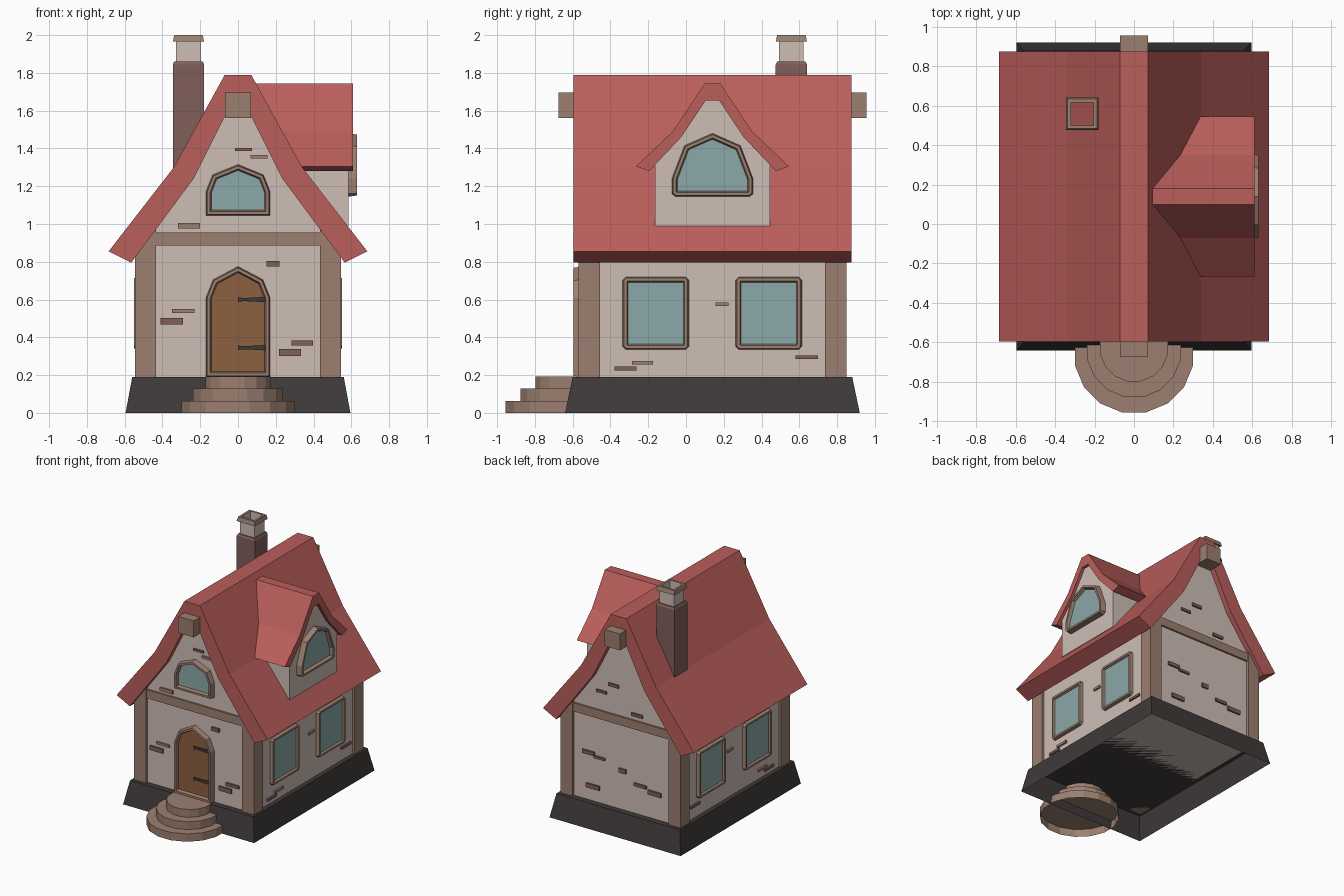
import bpy, bmesh, math
from mathutils import Matrix

cube = bpy.data.objects.get("Cube")
if cube:
    bpy.data.objects.remove(cube, do_unlink=True)


def material(name, r, g, b):
    lin = [((c / 255 + 0.055) / 1.055) ** 2.4 for c in (r, g, b)]
    m = bpy.data.materials.new(name)
    m.use_nodes = True
    m.diffuse_color = (*lin, 1)
    m.node_tree.nodes["Principled BSDF"].inputs["Base Color"].default_value = (*lin, 1)
    return m


PLASTER = material("plaster", 206, 189, 181)
TIMBER = material("timber", 156, 128, 112)
ROOF = material("roof red", 186, 94, 91)
STONE = material("dark stone", 64, 58, 58)
DOOR = material("door wood", 140, 96, 64)
GLASS = material("glass", 140, 168, 168)
BRICK = material("brick", 128, 95, 90)

# Wall directions, as turns about z
FRONT, RIGHT, BACK, LEFT = 0, 90, 180, -90
MID = 0.14        # middle of the house along y


def facing(turn):
    """Maps (across, up, outward) of a wall to world space."""
    return Matrix.Rotation(math.radians(turn), 4, "Z") @ Matrix.Rotation(math.pi / 2, 4, "X")


def finish(name, bm, mats):
    mesh = bpy.data.meshes.new(name)
    bm.to_mesh(mesh)
    bm.free()
    for m in mats:
        mesh.materials.append(m)
    obj = bpy.data.objects.new(name, mesh)
    bpy.context.collection.objects.link(obj)
    return obj


def sym(half, centre=0):
    """Closes a half outline by mirroring it."""
    return ([(centre + u, v) for u, v in half]
            + [(centre - u, v) for u, v in reversed(half) if u > 0])


def rect(u, v, w, h):
    return [(u - w / 2, v - h / 2), (u + w / 2, v - h / 2),
            (u + w / 2, v + h / 2), (u - w / 2, v + h / 2)]


def prism(name, pts, near, far, turn, mat):
    """Extrudes an outline along the outward direction of a wall."""
    bm = bmesh.new()
    face = bm.faces.new([bm.verts.new((u, v, near)) for u, v in pts])
    new = bmesh.ops.extrude_face_region(bm, geom=[face])["geom"]
    moved = [g for g in new if isinstance(g, bmesh.types.BMVert)]
    bmesh.ops.translate(bm, verts=moved, vec=(0, 0, far - near))
    bmesh.ops.recalc_face_normals(bm, faces=bm.faces)
    bm.transform(facing(turn))
    return finish(name, bm, [mat])


def framed(name, pts, wall, depth, turn, fill):
    """A bevelled frame with a recessed pane."""
    bm = bmesh.new()
    pane = bm.faces.new([bm.verts.new((u, v, wall)) for u, v in pts])
    bm.normal_update()
    if pane.normal.z < 0:
        pane.normal_flip()
    for thick, rise in ((0.006, depth), (0.016, 0), (0.007, -0.6 * depth)):
        bm.normal_update()
        bmesh.ops.inset_individual(bm, faces=[pane], thickness=thick, depth=rise,
                                   use_even_offset=True)
    pane.material_index = 1
    bm.transform(facing(turn))
    return finish(name, bm, [TIMBER, fill])


def rings(name, centre, levels, mats, sides=4, cap=True):
    """Stacks rings of (half x, half y, z, material index of the band above)."""
    bm = bmesh.new()
    loops = []
    k = 1 / math.cos(math.pi / sides)
    for hx, hy, z, _ in levels:
        angles = [math.pi * (2 * i + 1) / sides for i in range(sides)]
        loops.append([bm.verts.new((centre[0] + hx * k * math.cos(a),
                                    centre[1] + hy * k * math.sin(a), z)) for a in angles])
    for low, high, level in zip(loops, loops[1:], levels):
        for i in range(sides):
            j = (i + 1) % sides
            bm.faces.new((low[i], low[j], high[j], high[i])).material_index = level[3]
    if cap:
        bm.faces.new(loops[-1])
    return finish(name, bm, mats)


# Foundation, open below
rings("foundation", (0, MID), [(0.595, 0.78, 0, 0), (0.56, 0.74, 0.19, 0)], [STONE])

# Round entrance steps
for i, (radius, y) in enumerate(((0.3, -0.655), (0.237, -0.64), (0.172, -0.625))):
    z = i * 0.064
    rings(f"step_{i + 1}", (0, y), [(radius, radius, z, 0), (radius, radius, z + 0.064, 0)],
          [TIMBER], sides=16)

# House body with gables
prism("house_walls", sym([(0.525, 0.19), (0.525, 0.89), (0.245, 1.28), (0.06, 1.66)]),
      -0.83, 0.55, FRONT, PLASTER)

# Timber corner posts, gable beams and ridge beam
for x, side in ((-0.49, "right"), (0.49, "left")):
    for near, end in ((0.455, "front"), (-0.85, "back")):
        prism(f"{end}_{side}_post", rect(x, 0.58, 0.11, 0.78), near, near + 0.115, FRONT, TIMBER)
for near, end in ((0.5, "front"), (-0.845, "back")):
    prism(f"{end}_beam", rect(0, 0.92, 0.9, 0.07), near, near + 0.065, FRONT, TIMBER)
prism("ridge_beam", rect(0, 1.628, 0.14, 0.135), -0.955, 0.675, FRONT, TIMBER)

# Main roof, bent at the eaves
prism("main_roof", sym([(0.07, 1.79), (0.34, 1.3), (0.685, 0.855), (0.565, 0.795),
                        (0.235, 1.24), (0.06, 1.59)]), -0.875, 0.595, FRONT, ROOF)

# Dormer
prism("dormer_walls", sym([(0.305, 0.99), (0.305, 1.33), (0.16, 1.5), (0.03, 1.68)], MID),
      0.2, 0.585, RIGHT, PLASTER)
prism("dormer_roof", sym([(0.04, 1.745), (0.21, 1.49), (0.405, 1.305), (0.335, 1.28),
                          (0.165, 1.46), (0.035, 1.655)], MID), 0.05, 0.61, RIGHT, ROOF)
framed("dormer_window", sym([(0.195, 1.145), (0.215, 1.16), (0.215, 1.24), (0.148, 1.415),
                             (0, 1.48)], MID), 0.585, 0.045, RIGHT, GLASS)

# Hollow chimney
rings("chimney", (-0.262, 0.558),
      [(h, h, z, m) for h, z, m in (
          (0.083, 1.2, 0), (0.083, 1.845, 0), (0.075, 1.86, 0), (0.065, 1.86, 1),
          (0.065, 1.965, 2), (0.083, 1.965, 2), (0.075, 2.0, 2), (0.058, 2.0, 1),
          (0.058, 1.25, 1))], [BRICK, PLASTER, TIMBER], cap=False)

# Arched door with strap hinges, and gable window
framed("front_door", sym([(0.17, 0.19), (0.17, 0.61), (0.132, 0.705), (0, 0.775)]),
       0.55, 0.045, FRONT, DOOR)
for z, level in ((0.345, "lower"), (0.6, "upper")):
    prism(f"{level}_hinge", [(0, z - 0.012), (0.03, z - 0.008), (0.145, z - 0.014),
                             (0.145, z + 0.014), (0.03, z + 0.008), (0, z + 0.012)],
          0.56, 0.578, FRONT, STONE)
framed("gable_window", sym([(0.17, 1.045), (0.17, 1.17), (0.135, 1.26), (0, 1.315)]),
       0.55, 0.045, FRONT, GLASS)

# Side windows with clipped corners
corners = [(0.158, 0.335), (0.175, 0.352), (0.175, 0.703), (0.158, 0.72)]
for turn, side in ((RIGHT, "left"), (LEFT, "right")):
    for y, end in ((-0.16, "front"), (0.438, "back")):
        centre = y if turn == RIGHT else -y
        framed(f"{side}_{end}_window", sym(corners, centre), 0.525, 0.025, turn, GLASS)

# Loose bricks showing through the plaster: across, up, width, height, material
front_bricks = [(-0.35, 0.485, 0.12, 0.035, BRICK), (-0.29, 0.54, 0.12, 0.02, TIMBER),
                (0.185, 0.79, 0.07, 0.03, BRICK), (0.275, 0.32, 0.115, 0.035, BRICK),
                (0.34, 0.37, 0.115, 0.025, BRICK), (-0.26, 0.99, 0.115, 0.028, TIMBER),
                (0.03, 1.395, 0.09, 0.017, BRICK), (0.11, 1.355, 0.09, 0.018, TIMBER)]
side_bricks = [(0.19, 0.575, 0.07, 0.02, TIMBER), (-0.32, 0.235, 0.115, 0.02, BRICK),
               (-0.23, 0.265, 0.11, 0.02, TIMBER), (0.64, 0.295, 0.12, 0.02, BRICK)]
back_bricks = [(-0.3, 0.58, 0.11, 0.03, BRICK), (-0.2, 0.56, 0.1, 0.02, BRICK),
               (0.01, 0.51, 0.06, 0.035, BRICK), (-0.26, 0.31, 0.12, 0.035, BRICK),
               (0.17, 0.43, 0.11, 0.025, BRICK), (0.3, 0.4, 0.12, 0.035, BRICK),
               (-0.07, 1.19, 0.09, 0.025, BRICK), (-0.18, 1.11, 0.09, 0.02, BRICK),
               (0.14, 1.0, 0.1, 0.025, BRICK)]
left_bricks = [(-u, v, w, h, m) for u, v, w, h, m in side_bricks]
for name, bricks, wall, turn in (("front", front_bricks, 0.55, FRONT),
                                 ("left", side_bricks, 0.525, RIGHT),
                                 ("right", left_bricks, 0.525, LEFT),
                                 ("back", back_bricks, 0.83, BACK)):
    for i, (u, v, w, h, mat) in enumerate(bricks):
        prism(f"{name}_brick_{i + 1}", rect(u, v, w, h), wall - 0.01, wall + 0.014, turn, mat)
